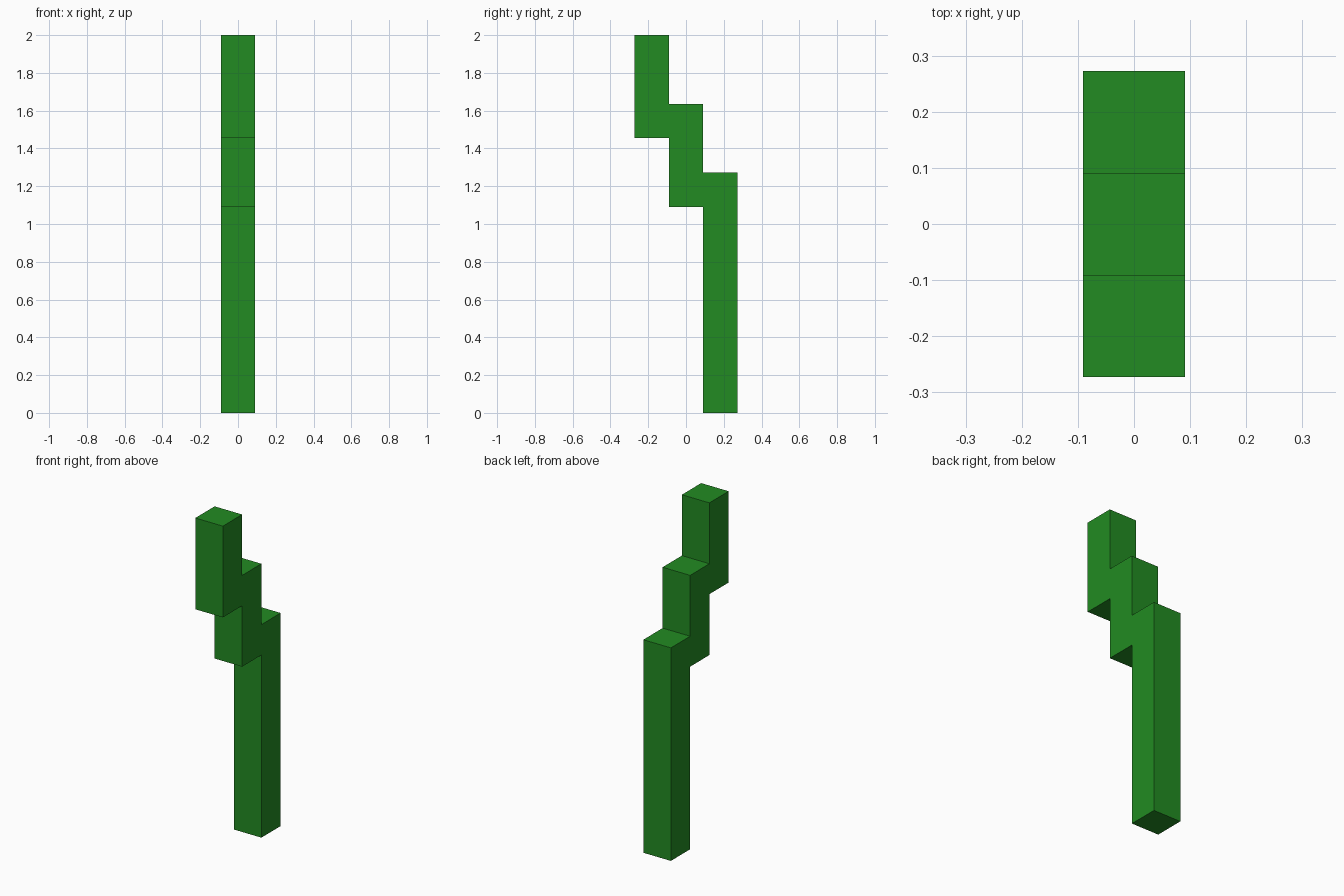
import bpy
import bmesh

if "Cube" in bpy.data.objects:
    bpy.data.objects.remove(bpy.data.objects["Cube"])

U = 2 / 11  # one block of the grid

green = bpy.data.materials.new("leaf green")
green.diffuse_color = (0.016, 0.258, 0.016, 1)
green.use_nodes = True
green.node_tree.nodes["Principled BSDF"].inputs["Base Color"].default_value = green.diffuse_color

# Stepped side outline (y, z) in blocks
outline = [(0.5, 0), (1.5, 0), (1.5, 7), (0.5, 7), (0.5, 9), (-0.5, 9),
           (-0.5, 11), (-1.5, 11), (-1.5, 8), (-0.5, 8), (-0.5, 6), (0.5, 6)]

# Stepped stalk: outline extruded one block wide along x
bm = bmesh.new()
side = bm.faces.new([bm.verts.new((-U / 2, y * U, z * U)) for y, z in outline])
ext = bmesh.ops.extrude_face_region(bm, geom=[side], use_keep_orig=True)
moved = [v for v in ext["geom"] if isinstance(v, bmesh.types.BMVert)]
bmesh.ops.translate(bm, verts=moved, vec=(U, 0, 0))
bmesh.ops.recalc_face_normals(bm, faces=bm.faces[:])

mesh = bpy.data.meshes.new("stepped_stalk")
bm.to_mesh(mesh)
bm.free()
mesh.materials.append(green)
stalk = bpy.data.objects.new("stepped_stalk", mesh)
bpy.context.collection.objects.link(stalk)
